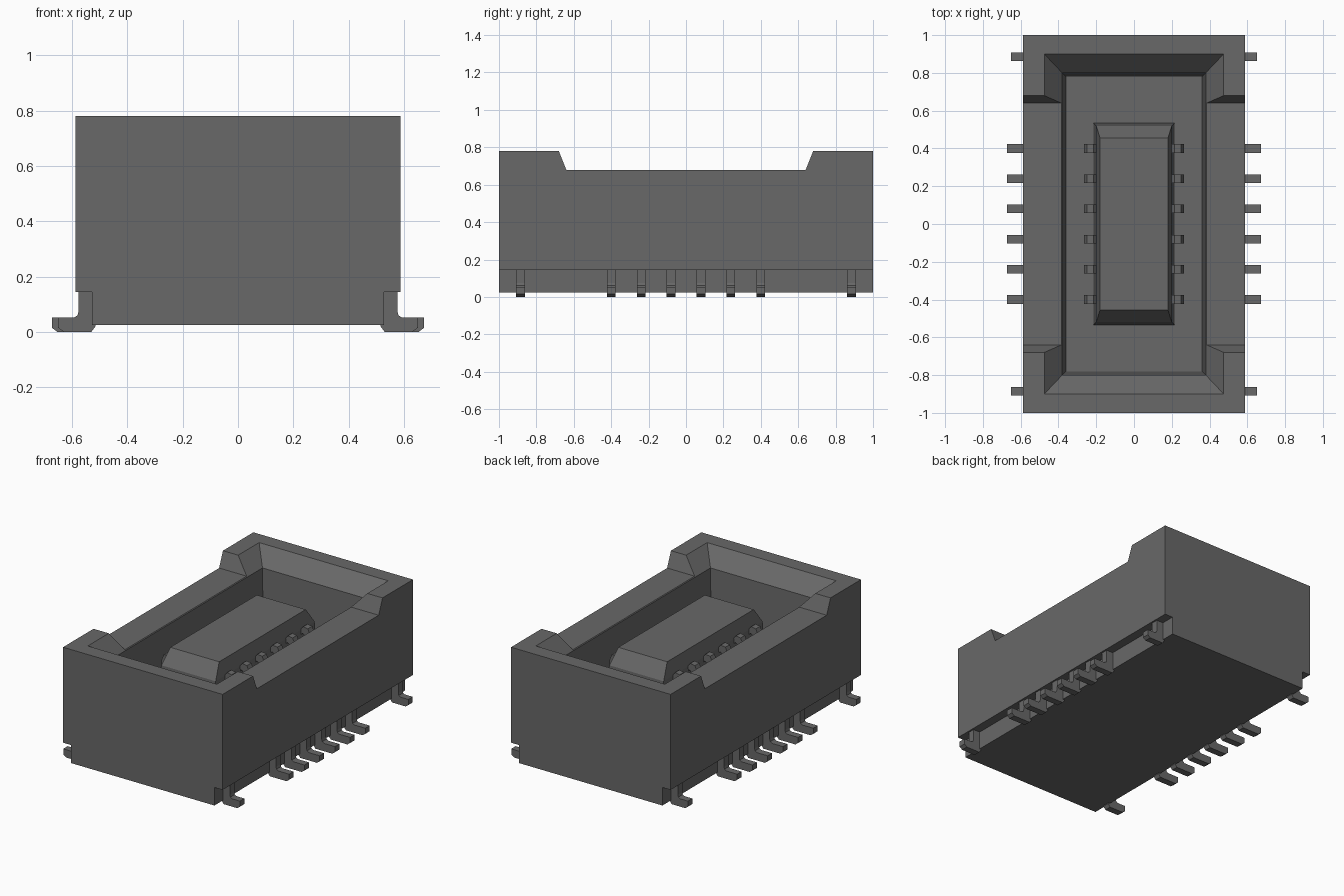
import bpy
import bmesh

cube = bpy.data.objects.get("Cube")
if cube:
    bpy.data.objects.remove(cube, do_unlink=True)

grey = bpy.data.materials.new("dark grey")
grey.use_nodes = True
GREY = (0.14, 0.14, 0.14, 1)
grey.diffuse_color = GREY
grey.node_tree.nodes["Principled BSDF"].inputs["Base Color"].default_value = GREY


def finish(name, bm):
    bmesh.ops.recalc_face_normals(bm, faces=bm.faces)
    mesh = bpy.data.meshes.new(name)
    bm.to_mesh(mesh)
    bm.free()
    mesh.materials.append(grey)
    obj = bpy.data.objects.new(name, mesh)
    bpy.context.collection.objects.link(obj)
    return obj


def loft(name, rings):
    """Stack of centred rectangles given as (half x, half y, z)."""
    bm = bmesh.new()
    loops = [[bm.verts.new((sx * x, sy * y, z))
              for sx, sy in ((-1, -1), (1, -1), (1, 1), (-1, 1))]
             for x, y, z in rings]
    for a, b in zip(loops, loops[1:]):
        for i in range(4):
            j = (i + 1) % 4
            bm.faces.new((a[i], a[j], b[j], b[i]))
    bm.faces.new(loops[0])
    bm.faces.new(loops[-1])
    return finish(name, bm)


def prism(name, points, depth):
    """Closed outline of 3D points, extruded along the depth vector."""
    bm = bmesh.new()
    face = bm.faces.new([bm.verts.new(p) for p in points])
    new = bmesh.ops.extrude_face_region(bm, geom=[face])["geom"]
    verts = [v for v in new if isinstance(v, bmesh.types.BMVert)]
    bmesh.ops.translate(bm, verts=verts, vec=depth)
    return finish(name, bm)


# Housing: side outline with a lowered middle, hollowed by a flared cavity
half = [(1, 0.145), (1, 0.78), (0.68, 0.78), (0.64, 0.68)]
outline = half + [(-y, z) for y, z in reversed(half)]
housing = prism("housing", [(-0.587, y, z) for y, z in outline], (1.174, 0, 0))
cutter = loft("cavity_cutter", [(0.36, 0.78, 0.22), (0.38, 0.80, 0.675),
                                (0.475, 0.90, 0.78), (0.52, 0.945, 0.83)])
cutter.hide_render = True
cut = housing.modifiers.new("cavity", "BOOLEAN")
cut.operation = "DIFFERENCE"
cut.solver = "EXACT"
cut.object = cutter
bpy.context.view_layer.objects.active = housing
bpy.ops.object.modifier_apply(modifier=cut.name)
bpy.data.objects.remove(cutter, do_unlink=True)

# Narrower base under the housing
loft("base", [(0.527, 1, 0.025), (0.527, 1, 0.145)])

# Central island with sloped ends
loft("island", [(0.215, 0.535, 0.21), (0.20, 0.52, 0.58), (0.18, 0.455, 0.68)])

# Terminals: bent feet outside, hooked springs inside, mirrored left and right
WIDTH = 0.046


def foot_outline(tip):
    return [(0.515, 0.02), (0.53, 0), (tip - 0.02, 0), (tip, 0.015), (tip, 0.052),
            (0.592, 0.052), (0.58, 0.06), (0.576, 0.075), (0.576, 0.146), (0.515, 0.146)]


SPRING = [(0.225, 0.21), (0.265, 0.21), (0.265, 0.565), (0.25, 0.60), (0.215, 0.605),
          (0.185, 0.57), (0.185, 0.53), (0.21, 0.56), (0.225, 0.55)]


def terminal(name, profile, y, side):
    prism(name, [(side * x, y - WIDTH / 2, z) for x, z in profile], (0, WIDTH, 0))


for side, label in ((1, "left"), (-1, "right")):
    for i in range(6):
        y = -0.4 + 0.16 * i
        terminal(f"{label}_contact_foot_{i + 1}", foot_outline(0.673), y, side)
        terminal(f"{label}_contact_spring_{i + 1}", SPRING, y, side)
    for y, end in ((-0.885, "front"), (0.885, "back")):
        terminal(f"{label}_{end}_anchor", foot_outline(0.65), y, side)
